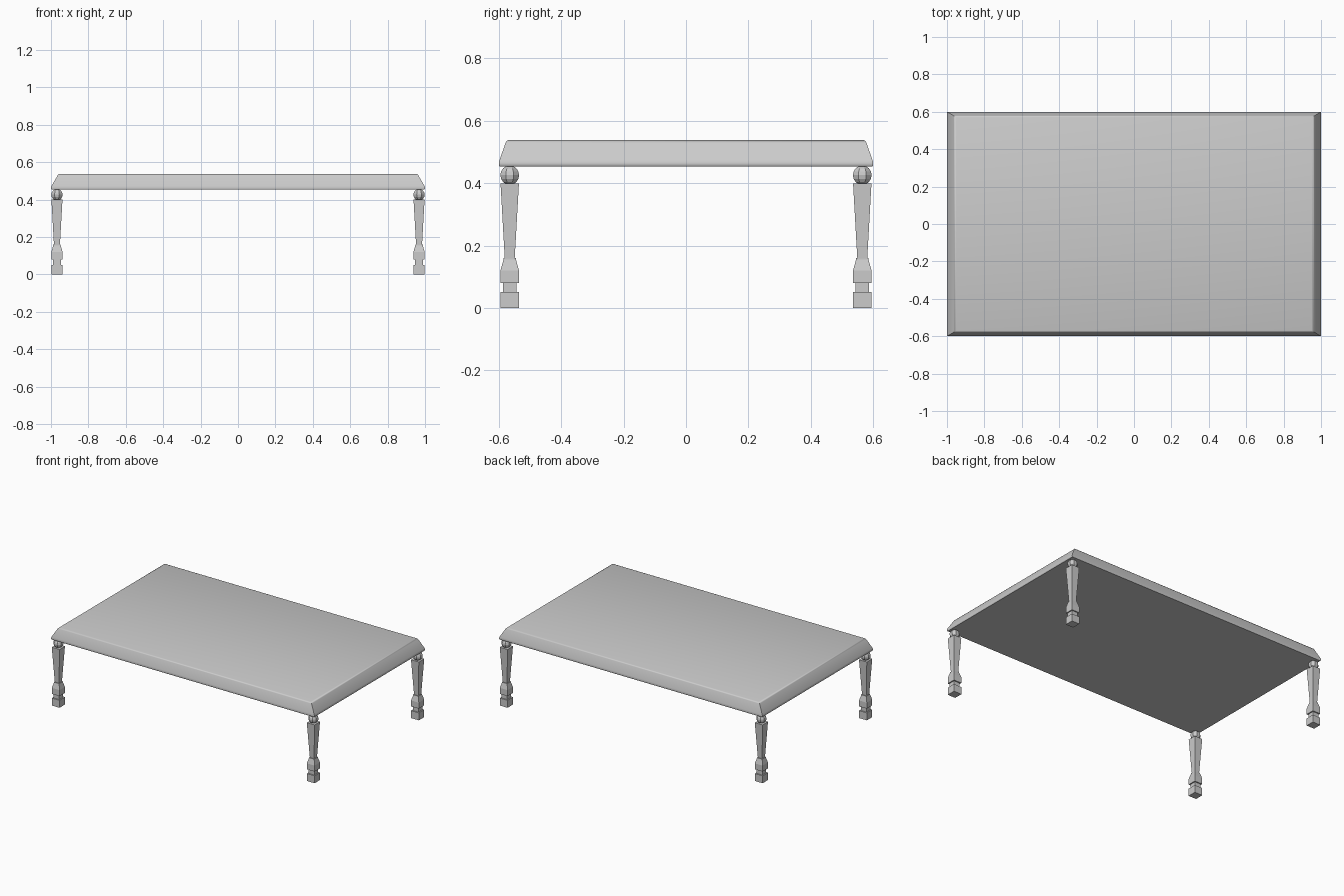
import bpy, bmesh, math

if "Cube" in bpy.data.objects:
    bpy.data.objects.remove(bpy.data.objects["Cube"])


def loft(name, rings, loc=(0, 0, 0), sides=4):
    """Stack rings (half_x, half_y, z) of a regular, flat-facing polygon and cap the ends."""
    bm = bmesh.new()
    loops = []
    k = 1 / math.cos(math.pi / sides)
    for hx, hy, z in rings:
        angles = [2 * math.pi * (i + 0.5) / sides for i in range(sides)]
        loops.append([bm.verts.new((hx * k * math.cos(a), hy * k * math.sin(a), z)) for a in angles])
    for low, high in zip(loops, loops[1:]):
        for i in range(sides):
            j = (i + 1) % sides
            bm.faces.new((low[i], low[j], high[j], high[i]))
    bm.faces.new(loops[0][::-1])
    bm.faces.new(loops[-1])
    mesh = bpy.data.meshes.new(name)
    bm.to_mesh(mesh)
    bm.free()
    obj = bpy.data.objects.new(name, mesh)
    obj.location = loc
    bpy.context.collection.objects.link(obj)
    return obj


# Table top: sloped edge, softly rounded at top and bottom
edge = [(0.08, 0.454), (0.02, 0.457), (0.0, 0.464), (0.05, 0.472),
        (0.72, 0.530), (0.83, 0.536), (1.0, 0.538)]
top = loft("table_top", [(1 - 0.05 * f, 0.6 - 0.03 * f, z) for f, z in edge])
bpy.context.view_layer.objects.active = top
top.select_set(True)
bpy.ops.object.shade_smooth_by_angle(angle=math.radians(40))

# Square leg profile and the faceted ball above it
leg = [(0.0295, 0.0), (0.0295, 0.051), (0.0215, 0.051), (0.0215, 0.08),
       (0.0295, 0.08), (0.0295, 0.121), (0.020, 0.155), (0.020, 0.160),
       (0.016, 0.160), (0.0295, 0.40)]
ball = [(0.03 * math.cos(a), 0.426 + 0.031 * math.sin(a))
        for a in (math.radians(d) for d in (-67.5, -45, -22.5, 0, 22.5, 45, 67.5))]

for sx, side in ((-1, "left"), (1, "right")):
    for sy, end in ((-1, "front"), (1, "back")):
        spot = (0.968 * sx, 0.565 * sy, 0)
        loft(f"{end}_{side}_leg", [(r, r, z) for r, z in leg], spot)
        loft(f"{end}_{side}_ball", [(r, r, z) for r, z in ball], spot, 8)
